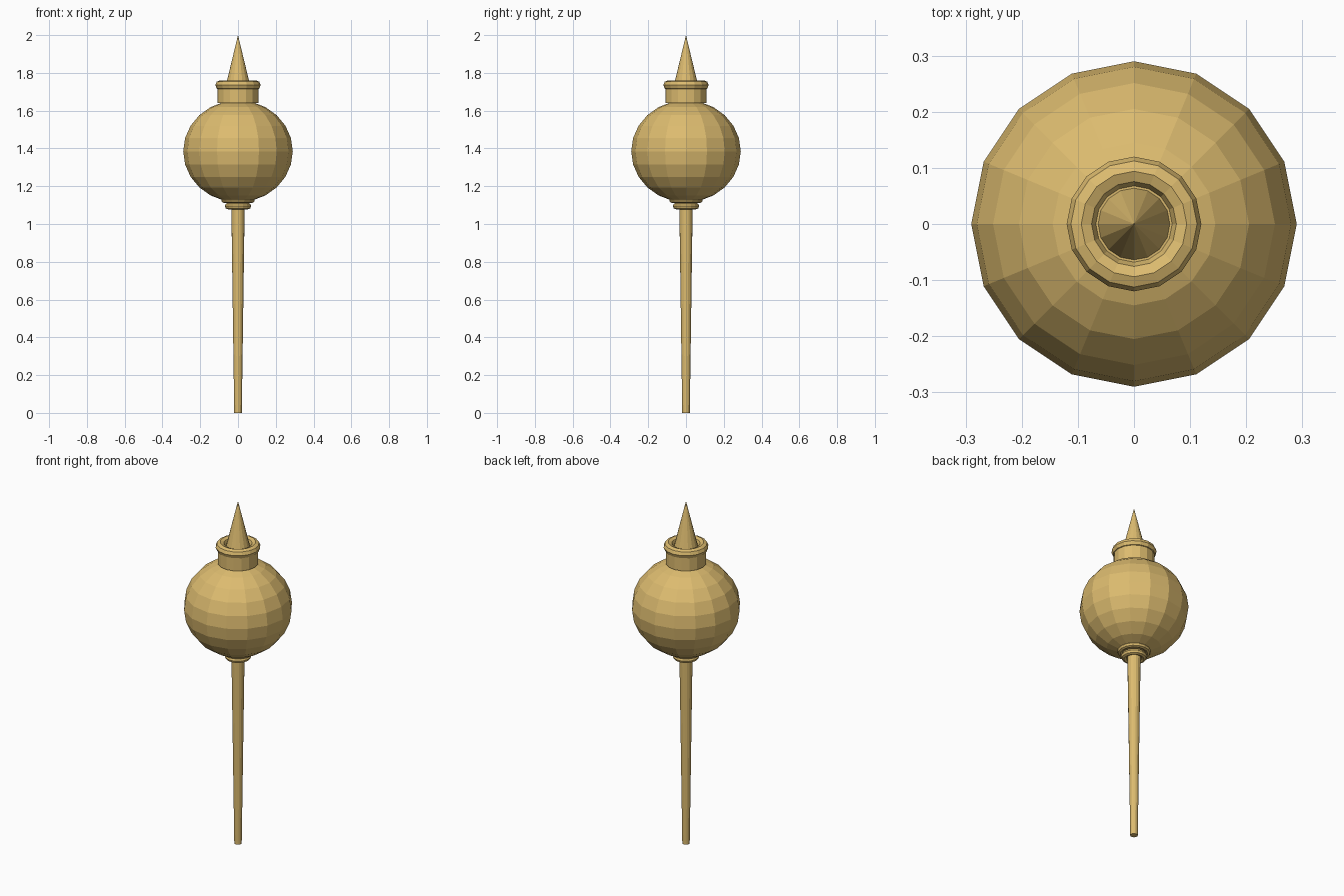
import bpy, bmesh, math

if "Cube" in bpy.data.objects:
    bpy.data.objects.remove(bpy.data.objects["Cube"])

mat = bpy.data.materials.new("gold")
mat.diffuse_color = (0.72, 0.50, 0.16, 1)
mat.use_nodes = True
mat.node_tree.nodes["Principled BSDF"].inputs["Base Color"].default_value = mat.diffuse_color


def finish(name, bm):
    bmesh.ops.recalc_face_normals(bm, faces=bm.faces)
    me = bpy.data.meshes.new(name)
    bm.to_mesh(me)
    bm.free()
    me.materials.append(mat)
    ob = bpy.data.objects.new(name, me)
    bpy.context.collection.objects.link(ob)
    return ob


def lathe(name, profile, sides=16, closed=False):
    """Spin (radius, z) points round the z axis; closed makes a ring."""
    bm = bmesh.new()
    rings = []
    for r, z in profile:
        n = sides if r > 0 else 1
        rings.append([bm.verts.new((r * math.cos(2 * math.pi * i / sides),
                                    r * math.sin(2 * math.pi * i / sides), z))
                      for i in range(n)])
    pairs = list(zip(rings, rings[1:]))
    if closed:
        pairs.append((rings[-1], rings[0]))
    for a, b in pairs:
        for i in range(sides):
            j = (i + 1) % sides
            quad = [a[i % len(a)], a[j % len(a)], b[j % len(b)], b[i % len(b)]]
            bm.faces.new(list(dict.fromkeys(quad)))
    if not closed:
        for ring in (rings[0], rings[-1]):
            if len(ring) > 2:
                bm.faces.new(ring)
    return finish(name, bm)


def torus(name, major, minor, z, sides=16, steps=8):
    pts = [(major + minor * math.cos(2 * math.pi * k / steps),
            z + minor * math.sin(2 * math.pi * k / steps)) for k in range(steps)]
    return lathe(name, pts, sides, closed=True)


# Tapered handle
lathe("shaft", [(0.02, 0), (0.036, 1.14)])

# Mouldings below the head
torus("lower_ring", 0.053, 0.017, 1.095)
torus("upper_ring", 0.073, 0.016, 1.127)

# Slightly flattened faceted head
arc = [math.radians(-90 + 15 * k) for k in range(13)]
lathe("head", [(0 if k in (0, 12) else 0.29 * math.cos(a), 1.385 + 0.27 * math.sin(a))
               for k, a in enumerate(arc)])

# Collar with rolled rim
lathe("collar", [(0.108, 1.64), (0.108, 1.735)])
torus("collar_rim", 0.094, 0.026, 1.735)

# Pointed finial
lathe("spike", [(0.07, 1.71), (0, 2.0)])
